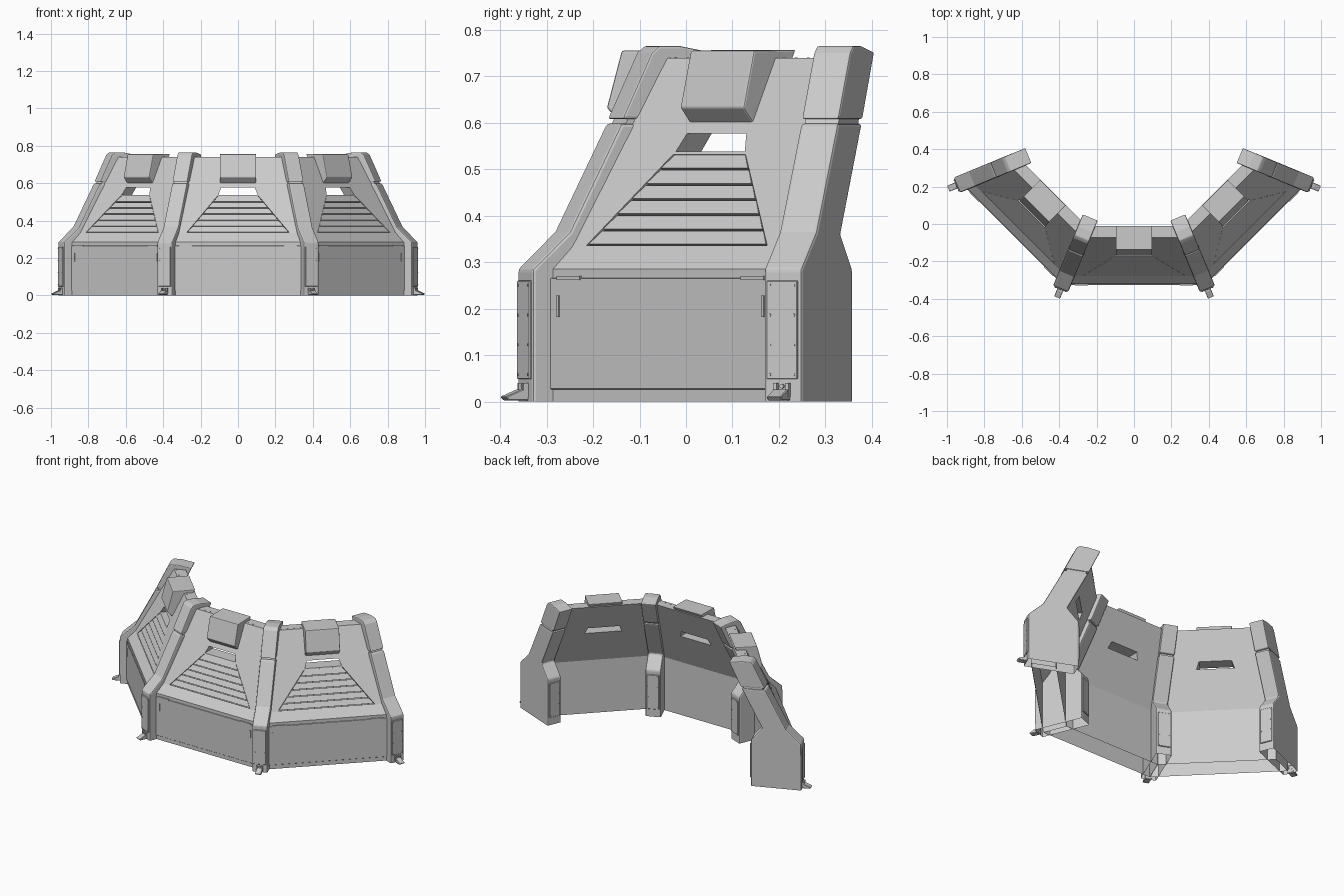
import bpy, bmesh, math
from mathutils import Matrix, Vector

if "Cube" in bpy.data.objects:
    bpy.data.objects.remove(bpy.data.objects["Cube"])

# Everything sits on a ring round (0, 0.6): r = distance outward, u = sideways
CENTRE = Vector((0, 0.6, 0))
TAN = math.tan(math.radians(22.5))


def frame(deg):
    return Matrix.Translation(CENTRE) @ Matrix.Rotation(math.radians(deg), 4, 'Z')


def add_prism(bm, profile, hw=None, u=0.0):
    """Extrude an (r, z[, half width]) profile sideways about u."""
    loops = []
    for s in (-1, 1):
        loops.append([bm.verts.new((u + s * (hw if hw else p[2]), -p[0], p[1])) for p in profile])
    a, b = loops
    n = len(profile)
    bm.faces.new(a)
    bm.faces.new(b[::-1])
    for i in range(n):
        j = (i + 1) % n
        bm.faces.new((a[i], b[i], b[j], a[j]))


def add_box(bm, r0, r1, z0, z1, hw, u=0.0):
    add_prism(bm, [(r0, z0), (r1, z0), (r1, z1), (r0, z1)], hw, u)


def add_bolt(bm, u, r, z, axis='X', size=0.0035):
    rot = Matrix.Rotation(math.pi / 2, 4, 'X') if axis == 'X' else Matrix()
    bmesh.ops.create_cone(bm, cap_ends=True, segments=8, radius1=size, radius2=size,
                          depth=0.007, matrix=Matrix.Translation((u, -r, z)) @ rot)


def finish(bm, name, deg, bevel=0.0, segments=1):
    bmesh.ops.recalc_face_normals(bm, faces=bm.faces)
    bm.transform(frame(deg))
    me = bpy.data.meshes.new(name)
    bm.to_mesh(me)
    bm.free()
    ob = bpy.data.objects.new(name, me)
    bpy.context.collection.objects.link(ob)
    if bevel:
        m = ob.modifiers.new("bevel", 'BEVEL')
        m.width, m.segments = bevel, segments
        m.limit_method, m.angle_limit = 'ANGLE', math.radians(25)
    return ob


def prism(name, deg, profile, hw=None, bevel=0.0, segments=1):
    bm = bmesh.new()
    add_prism(bm, profile, hw)
    return finish(bm, name, deg, bevel, segments)


def cut(ob, cutter):
    m = ob.modifiers.new("cut", 'BOOLEAN')
    m.object, m.operation, m.solver = cutter, 'DIFFERENCE', 'EXACT'
    cutter.hide_render = True
    cutter.hide_set(True)


def open_bottom(ob):
    """Apply modifiers, then slice at the ground so the shell is hollow below."""
    me = bpy.data.meshes.new_from_object(ob.evaluated_get(bpy.context.evaluated_depsgraph_get()))
    ob.modifiers.clear()
    ob.data = me
    bm = bmesh.new()
    bm.from_mesh(me)
    bmesh.ops.bisect_plane(bm, geom=bm.verts[:] + bm.edges[:] + bm.faces[:],
                           plane_co=(0, 0, 0), plane_no=(0, 0, 1), clear_inner=True)
    bm.to_mesh(me)
    bm.free()


# Sloped front of the panel: point at height z, sunk by depth
def slope(z, depth=0.0):
    return (0.9 - 0.5055 * (z - 0.29) - depth * 0.892, z - depth * 0.451)


def grille_half(z):
    return 0.275 + (z - 0.336) / (0.532 - 0.336) * (0.11 - 0.275)


def panel(deg, tag):
    # Wall: vertical base, ledge, leaning upper half, mitred at the pillars
    wall = [(0.92, -0.03), (0.92, 0.285), (0.878, 0.333), (0.673, 0.739),
            (0.610, 0.739), (0.788, 0.328), (0.788, -0.03)]
    ob = prism("wall_" + tag, deg, [(r, z, r * TAN - 0.002) for r, z in wall])

    # Grille recess and view slot
    lo, hi = 0.336, 0.532
    recess = [slope(lo, 0.015) + (grille_half(lo),), slope(lo, -0.02) + (grille_half(lo),),
              slope(hi, -0.02) + (grille_half(hi),), slope(hi, 0.015) + (grille_half(hi),)]
    cut(ob, prism("grille_cutter_" + tag, deg, recess))
    slot = [(0.5, 0.538, 0.105), (1, 0.538, 0.105), (1, 0.577, 0.09), (0.5, 0.577, 0.09)]
    cut(ob, prism("slot_cutter_" + tag, deg, slot))
    open_bottom(ob)

    # Overlapping slats
    bm = bmesh.new()
    n = 6
    step = (hi - lo) / n
    for i in range(n):
        z0 = lo + i * step + 0.003
        z1 = lo + (i + 1) * step
        w0, w1 = grille_half(z0) - 0.003, grille_half(z1) - 0.003
        add_prism(bm, [slope(z0, 0.016) + (w0,), slope(z0, 0.0) + (w0,),
                       slope(z1, 0.003) + (w1,), slope(z1, 0.016) + (w1,)])
    finish(bm, "grille_slats_" + tag, deg)

    # Raised front plate with its side grips and upper catches
    bm = bmesh.new()
    add_box(bm, 0.921, 0.925, 0.026, 0.266, 0.338)
    finish(bm, "front_plate_" + tag, deg, 0.0015)
    bm = bmesh.new()
    for s in (-1, 1):
        add_box(bm, 0.922, 0.928, 0.182, 0.228, 0.004, s * 0.312)
        add_box(bm, 0.922, 0.928, 0.262, 0.27, 0.035, s * 0.28)
    finish(bm, "plate_grips_" + tag, deg)

    # Armoured block over the slot
    block = [(0.77, 0.632), (0.738, 0.755), (0.61, 0.757), (0.622, 0.735), (0.68, 0.68), (0.735, 0.594)]
    prism("top_block_" + tag, deg, block, 0.097, 0.004, 2)

    # Rivets along the top edge
    bm = bmesh.new()
    for i in range(13):
        add_bolt(bm, (i - 6) / 6 * 0.22, 0.66, 0.737, 'Z', 0.003)
    finish(bm, "wall_rivets_" + tag, deg)


def pillar(deg, tag):
    # Buttress body, neck and cap
    body = [(1.024, -0.03), (1.024, 0.285), (0.938, 0.365), (0.818, 0.598), (0.68, 0.598),
            (0.80, 0.36), (0.735, 0.285), (0.735, -0.03)]
    open_bottom(prism("pillar_" + tag, deg, body, 0.044, 0.007, 2))
    prism("pillar_neck_" + tag, deg, [(0.81, 0.59), (0.795, 0.62), (0.685, 0.62), (0.697, 0.59)], 0.039)
    cap = [(0.815, 0.608), (0.747, 0.75), (0.73, 0.765), (0.68, 0.765), (0.61, 0.752), (0.676, 0.608)]
    prism("pillar_cap_" + tag, deg, cap, 0.043, 0.005, 2)

    # Bolted cover plates, front and back
    bm = bmesh.new()
    add_box(bm, 1.022, 1.029, 0.048, 0.26, 0.036)
    add_box(bm, 0.729, 0.737, 0.048, 0.26, 0.036)
    finish(bm, "cover_plates_" + tag, deg, 0.002)
    bm = bmesh.new()
    for r in (1.027, 0.731):
        for s in (-1, 1):
            for i in range(4):
                add_bolt(bm, s * 0.028, r, 0.058 + i * 0.064, 'X', 0.003)
    finish(bm, "cover_bolts_" + tag, deg)

    # Ground spike and its hinge bracket
    foot = [(1.02, 0.002), (1.068, 0.002), (1.076, 0.01), (1.038, 0.026), (1.02, 0.026)]
    prism("foot_" + tag, deg, foot, 0.017, 0.002)
    bm = bmesh.new()
    for s in (-1, 1):
        add_box(bm, 1.02, 1.035, 0.01, 0.04, 0.004, s * 0.014)
    add_bolt(bm, 0, 1.028, 0.033, 'X', 0.005)
    finish(bm, "foot_bracket_" + tag, deg)


for deg, tag in ((-45, "left"), (0, "middle"), (45, "right")):
    panel(deg, tag)
for deg, tag in ((-67.5, "outer_left"), (-22.5, "inner_left"), (22.5, "inner_right"), (67.5, "outer_right")):
    pillar(deg, tag)
